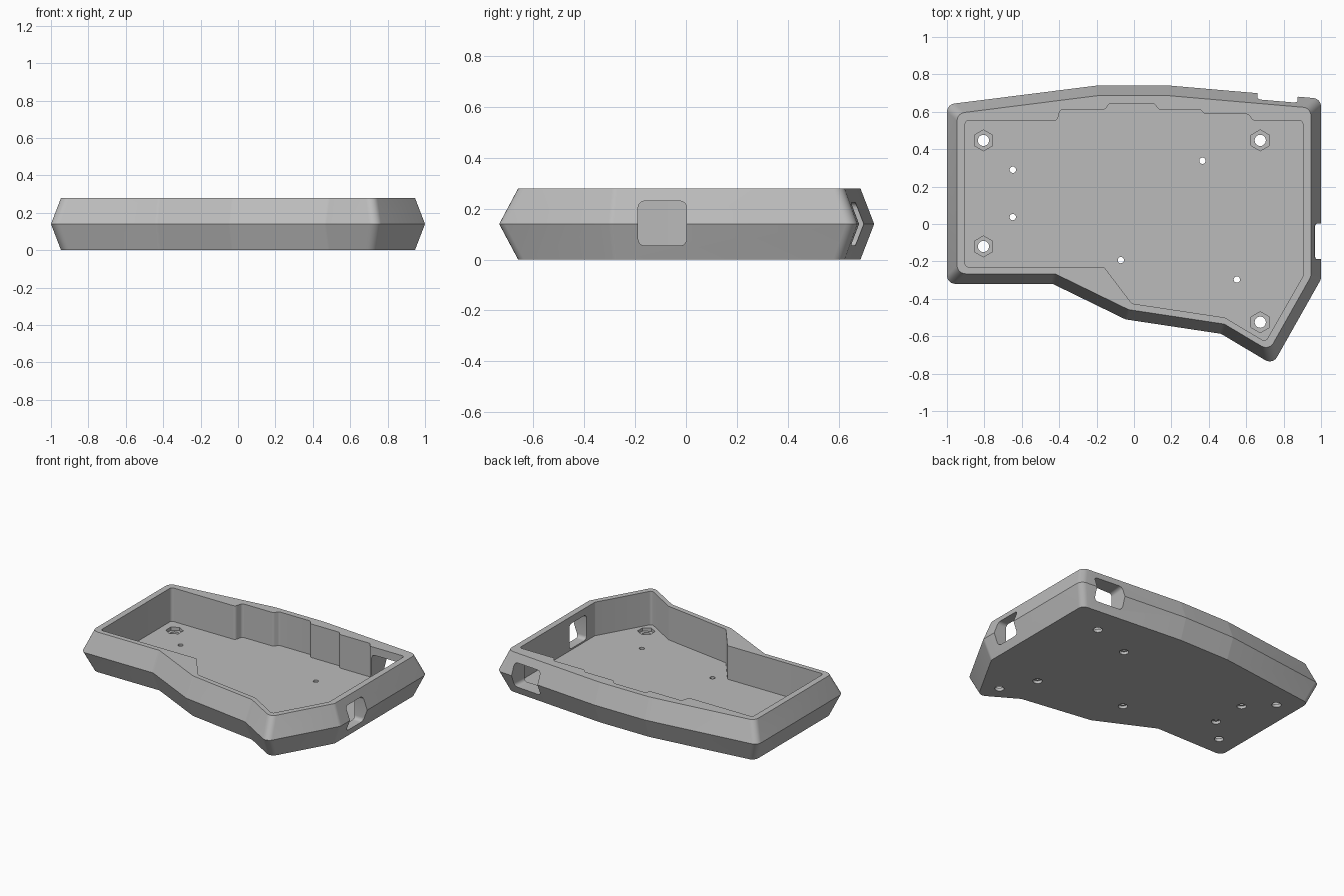
import bpy, bmesh, math
from mathutils import Vector, Matrix

cube = bpy.data.objects.get("Cube")
if cube:
    bpy.data.objects.remove(cube, do_unlink=True)

HEIGHT, FLOOR, INSET = 0.28, 0.045, 0.054

grey = bpy.data.materials.new("matte grey")
grey.use_nodes = True
grey.diffuse_color = (0.5, 0.5, 0.5, 1)
grey.node_tree.nodes["Principled BSDF"].inputs["Base Color"].default_value = (0.5, 0.5, 0.5, 1)


def inset_loop(points, dist):
    """Mitred inward offset of a counter-clockwise outline."""
    result = []
    for i, p in enumerate(points):
        d1 = (p - points[i - 1]).normalized()
        d2 = (points[(i + 1) % len(points)] - p).normalized()
        n1, n2 = Vector((-d1.y, d1.x)), Vector((-d2.y, d2.x))
        result.append(p + (n1 + n2) * dist / (1 + n1.dot(n2)))
    return result


def rounded(points, radius, steps=6):
    """Replace each corner by a circular arc."""
    result = []
    for i, p in enumerate(points):
        a = (points[i - 1] - p).normalized()
        b = (points[(i + 1) % len(points)] - p).normalized()
        half = a.angle(b) / 2
        centre = p + (a + b).normalized() * radius / math.sin(half)
        reach = radius / math.tan(half)
        start, end = p + a * reach - centre, p + b * reach - centre
        sweep = start.angle_signed(end)
        for k in range(steps + 1):
            result.append(centre + Matrix.Rotation(-sweep * k / steps, 2) @ start)
    return result


def loft(name, layers):
    """Closed solid through stacked (outline, z) layers."""
    bm = bmesh.new()
    rings = [[bm.verts.new((p.x, p.y, z)) for p in loop] for loop, z in layers]
    n = len(rings[0])
    for low, high in zip(rings, rings[1:]):
        for i in range(n):
            j = (i + 1) % n
            bm.faces.new((low[i], low[j], high[j], high[i]))
    bm.faces.new(rings[0][::-1])
    bm.faces.new(rings[-1])
    bmesh.ops.recalc_face_normals(bm, faces=bm.faces)
    mesh = bpy.data.meshes.new(name)
    bm.to_mesh(mesh)
    bm.free()
    mesh.materials.append(grey)
    obj = bpy.data.objects.new(name, mesh)
    bpy.context.collection.objects.link(obj)
    return obj


def prism(name, centre, radius, sides, z0, z1):
    loop = [Vector((centre[0] + radius * math.sin(math.tau * k / sides),
                    centre[1] + radius * math.cos(math.tau * k / sides))) for k in range(sides)]
    return loft(name, [(loop, z0), (loop, z1)])


def port(name, width, low, high, location, turn):
    """Rounded rectangular cutter pushed through a wall."""
    w, h = width / 2, (high - low) / 2
    loop = rounded([Vector(c) for c in ((-w, -h), (w, -h), (w, h), (-w, h))], 0.025)
    obj = loft(name, [(loop, -0.12), (loop, 0.12)])
    obj.data.transform(Matrix.Translation((*location, (low + high) / 2))
                       @ Matrix.Rotation(turn, 4, "Z") @ Matrix.Rotation(math.pi / 2, 4, "X"))
    return obj


# Outer shell: widest at mid height, tapering to top and bottom
outline = [Vector(p) for p in (
    (-1, -0.32), (-0.435, -0.32), (-0.045, -0.51), (0.465, -0.587), (0.742, -0.752),
    (1, -0.295), (1, 0.67), (0.19, 0.74), (-0.2, 0.74), (-1, 0.639))]
rim = rounded(inset_loop(outline, INSET), 0.045)
case = loft("case_shell", [(rim, 0), (rounded(outline, 0.045), HEIGHT / 2), (rim, HEIGHT)])

# Cavity with a stepped back wall
pocket = [Vector(p) for p in (
    (-0.903, -0.23), (-0.16, -0.23), (-0.012, -0.425), (0.485, -0.5), (0.703, -0.63),
    (0.903, -0.28), (0.903, 0.553), (0.635, 0.553), (0.612, 0.587), (0.378, 0.587),
    (0.355, 0.612), (0.132, 0.612), (0.108, 0.645), (-0.132, 0.645), (-0.155, 0.612),
    (-0.395, 0.612), (-0.41, 0.553), (-0.903, 0.553))]
pocket = rounded(pocket, 0.02)
cutters = [loft("cavity_cutter", [(pocket, FLOOR), (pocket, HEIGHT + 0.1)])]

# Side and back cable ports
cutters.append(port("side_port_cutter", 0.19, 0.055, 0.23, (0.97, -0.093), math.pi / 2))
cutters.append(port("back_port_cutter", 0.215, 0.055, 0.225, (0.765, 0.65), -0.087))

# Screw holes with hexagonal nut recesses
for spot in ((-0.805, 0.447), (-0.805, -0.12), (0.675, 0.447), (0.675, -0.525)):
    cutters.append(prism("nut_cutter", spot, 0.056, 6, 0.022, 0.1))
    cutters.append(prism("screw_cutter", spot, 0.03, 24, -0.1, 0.1))

# Small board holes, widened underneath
for spot in ((-0.648, 0.29), (-0.648, 0.037), (-0.07, -0.193), (0.366, 0.338), (0.55, -0.297)):
    cutters.append(prism("board_hole_cutter", spot, 0.017, 20, -0.1, 0.1))
    cutters.append(prism("head_cutter", spot, 0.03, 24, -0.1, 0.02))

# Carve the shell, then drop the cutters
bpy.context.view_layer.objects.active = case
for cutter in cutters:
    cutter.hide_render = True
    mod = case.modifiers.new(cutter.name, "BOOLEAN")
    mod.operation, mod.solver, mod.object = "DIFFERENCE", "EXACT", cutter
    bpy.ops.object.modifier_apply(modifier=mod.name)
    bpy.data.objects.remove(cutter, do_unlink=True)

bpy.ops.object.select_all(action="DESELECT")
case.select_set(True)
bpy.ops.object.shade_smooth_by_angle(angle=math.radians(30))
